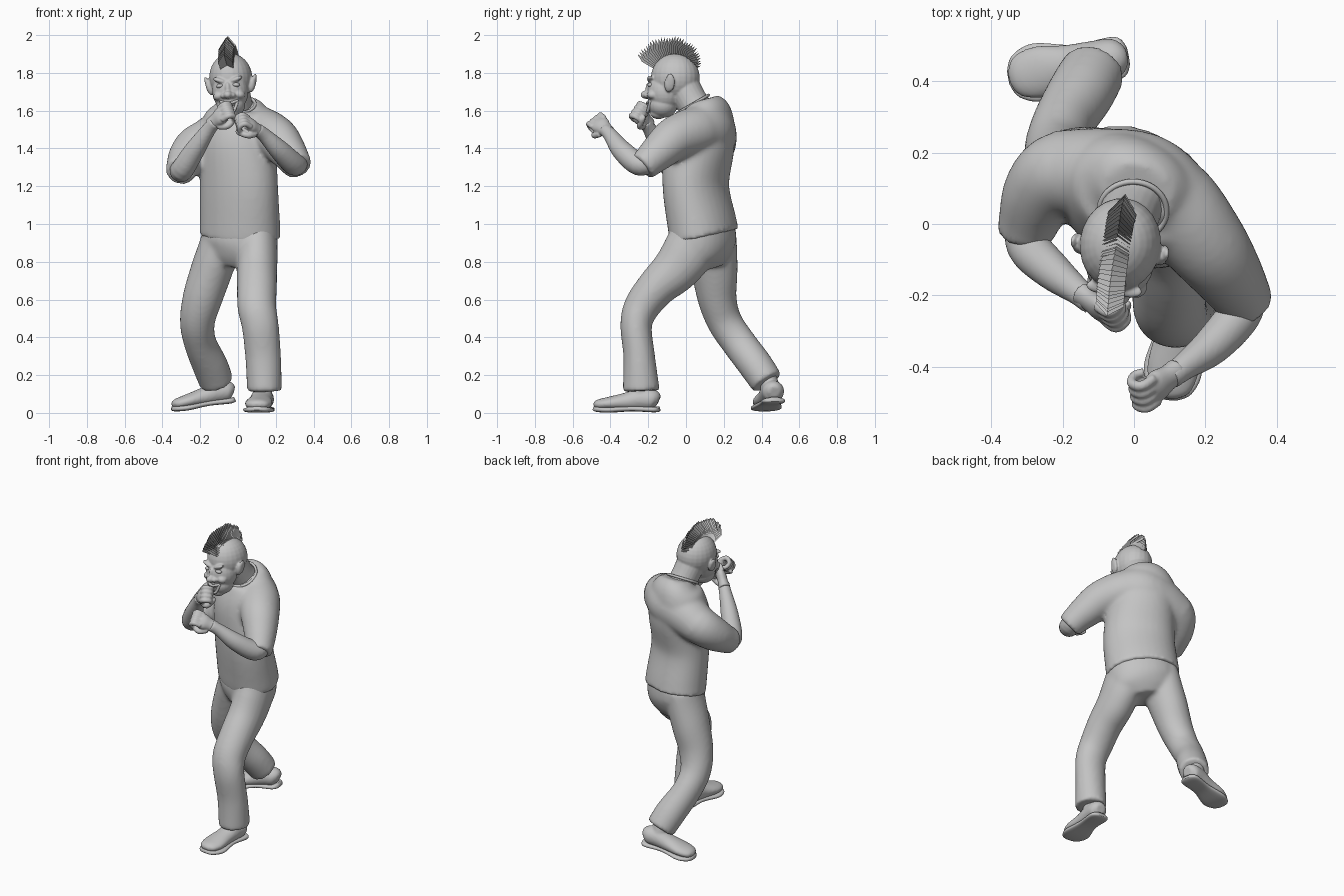
import bpy, bmesh, math, random
from mathutils import Vector, Matrix

random.seed(4)
if "Cube" in bpy.data.objects:
    bpy.data.objects.remove(bpy.data.objects["Cube"])

grey = bpy.data.materials.new("plain grey")
grey.use_nodes = True
grey.diffuse_color = (0.55, 0.55, 0.55, 1)
grey.node_tree.nodes["Principled BSDF"].inputs["Base Color"].default_value = (0.55, 0.55, 0.55, 1)


def finish(name, bm, voxel=0, relax=4, smooth=True):
    """Turn a bmesh into an object; voxel fuses its overlapping shells into one skin."""
    bmesh.ops.recalc_face_normals(bm, faces=bm.faces[:])
    mesh = bpy.data.meshes.new(name)
    for f in bm.faces:
        f.smooth = smooth
    bm.to_mesh(mesh)
    bm.free()
    mesh.materials.append(grey)
    ob = bpy.data.objects.new(name, mesh)
    bpy.context.collection.objects.link(ob)
    if voxel:
        fuse = ob.modifiers.new("fuse", 'REMESH')
        fuse.mode = 'VOXEL'
        fuse.voxel_size = voxel
        fuse.use_smooth_shade = True
        soft = ob.modifiers.new("soften", 'SMOOTH')
        soft.factor = 0.5
        soft.iterations = relax


def spline(stations, steps=5):
    """Catmull-Rom interpolation of positions and radii together."""
    p = [Vector(s) for s in stations]
    p = [p[0]] + p + [p[-1]]
    out = []
    for a, b, c, d in zip(p, p[1:], p[2:], p[3:]):
        for i in range(steps):
            t = i / steps
            out.append(0.5 * (2 * b + (c - a) * t + (2 * a - 5 * b + 4 * c - d) * t * t
                              + (3 * b - a - 3 * c + d) * t ** 3))
    return out + [p[-1]]


def loft(bm, stations, side=(0, 0, 1), power=2, n=24):
    """Skin rounded sections (x, y, z, half width, half depth) along a path."""
    path = spline([s if len(s) == 5 else (*s, s[3]) for s in stations])
    pos = [Vector(p[:3]) for p in path]
    rings = []
    for i, p in enumerate(path):
        t = (pos[min(i + 1, len(pos) - 1)] - pos[max(i - 1, 0)]).normalized()
        u = Vector(side)
        u = (u - t * u.dot(t)).normalized()
        v = t.cross(u)
        ring = []
        for k in range(n):
            c, s = math.cos(math.tau * k / n), math.sin(math.tau * k / n)
            c = math.copysign(abs(c) ** (2 / power), c)
            s = math.copysign(abs(s) ** (2 / power), s)
            ring.append(bm.verts.new(pos[i] + u * c * p[3] + v * s * p[4]))
        rings.append(ring)
    for a, b in zip(rings, rings[1:]):
        for k in range(n):
            j = (k + 1) % n
            bm.faces.new((a[k], a[j], b[j], b[k]))
    bm.faces.new(rings[0][::-1])
    bm.faces.new(rings[-1])


def blob(bm, frame, at, size, tilt=0):
    m = frame @ Matrix.Translation(at) @ Matrix.Rotation(tilt, 4, 'Y') @ Matrix.Diagonal((*size, 1))
    bmesh.ops.create_uvsphere(bm, u_segments=24, v_segments=16, radius=1, matrix=m)


# Shirt: turned torso, a yoke across the shoulders and two sleeves
turned = (.876, -.482, 0)
bm = bmesh.new()
loft(bm, [(.01, .098, .935, .224, .168), (.01, .085, 1.0, .222, .167), (.005, .052, 1.2, .217, .158),
          (0, .068, 1.4, .205, .178), (0, .088, 1.52, .2, .162), (.01, .098, 1.6, .165, .132),
          (.01, .085, 1.655, .1, .085)], side=turned, power=2.1, n=32)
loft(bm, [(-.22, .145, 1.41, .11, .118), (-.1, .137, 1.46, .135, .133), (.02, .115, 1.495, .145, .142),
          (.1, .065, 1.495, .135, .128), (.18, -.03, 1.465, .12, .115)])
loft(bm, [(0, .11, 1.48, .12), (.1, .065, 1.495, .13), (.2, -.055, 1.455, .118),
          (.262, -.14, 1.385, .1), (.3, -.2, 1.33, .085), (.315, -.232, 1.302, .079)])
loft(bm, [(-.08, .13, 1.45, .12), (-.2, .145, 1.42, .116), (-.262, .088, 1.36, .106),
          (-.295, .005, 1.3, .086), (-.302, -.034, 1.278, .08)])
finish("shirt", bm, .013, 7)

# Trousers: pelvis and two legs in a wide stance
bm = bmesh.new()
loft(bm, [(.01, .09, .99, .206, .155), (.008, .09, .9, .212, .16), (-.005, .095, .83, .195, .135),
          (-.015, .1, .775, .13, .095)], side=turned, power=2.1, n=32)
loft(bm, [(.1, .045, .96, .1, .125), (.102, .015, .86, .108, .138), (.1, -.055, .76, .108, .126),
          (.1, -.155, .665, .106, .106), (.1, -.235, .56, .103, .095), (.118, -.264, .46, .098, .084),
          (.133, -.248, .3, .095, .084), (.14, -.237, .115, .092, .099)], side=(1, 0, 0))
loft(bm, [(-.085, .135, .96, .1, .13), (-.105, .14, .86, .11, .132), (-.145, .152, .74, .111, .122),
          (-.19, .166, .6, .105, .103), (-.215, .206, .48, .093, .093), (-.2, .28, .37, .086, .091),
          (-.147, .37, .25, .094, .091), (-.113, .43, .16, .091, .087)], side=(1, 0, 0))
finish("trousers", bm, .012, 9)


# Shoes: rounded upper on a flat sole, plus the ankle
def shoe(name, heel, toe, ankle):
    heel, toe = Vector(heel), Vector(toe)
    side = (toe - heel).cross(Vector((0, 0, 1)))

    def along(rows):
        return [(*(heel.lerp(toe, t) + Vector((0, 0, z))), a, b) for t, z, a, b in rows]
    bm = bmesh.new()
    loft(bm, along([(.02, .06, .03, .03), (.1, .07, .056, .055), (.3, .072, .06, .058),
                    (.5, .06, .062, .048), (.75, .05, .073, .036), (.93, .043, .056, .027),
                    (.99, .037, .02, .012)]), side)
    loft(bm, along([(.3, .08, .05, .05)]) + [(*ankle, .05, .05)], side)
    finish(name + "_shoe", bm, .008, 3)
    bm = bmesh.new()
    loft(bm, along([(0, .022, .03, .013), (.08, .018, .06, .015), (.42, .022, .058, .014),
                    (.75, .016, .082, .015), (.94, .019, .06, .014), (1, .025, .022, .01)]),
         side, power=3)
    finish(name + "_sole", bm)


shoe("left", (.138, -.14, 0), (.1, -.49, 0), (.14, -.235, .2))
shoe("right", (-.02, .47, .05), (-.35, .41, 0), (-.12, .42, .22))


# Forearms and clenched fists
def forearm(name, stations):
    bm = bmesh.new()
    loft(bm, stations)
    finish(name, bm, .008, 3)


forearm("left_forearm", [(.315, -.18, 1.335, .055), (.297, -.25, 1.317, .061), (.22, -.34, 1.39, .054),
                         (.14, -.4, 1.47, .038), (.1, -.43, 1.5, .035)])
forearm("right_forearm", [(-.3, .02, 1.3, .055), (-.297, -.06, 1.285, .061), (-.23, -.13, 1.39, .054),
                          (-.155, -.19, 1.5, .038), (-.12, -.22, 1.54, .035)])


def fist(name, wrist, aim, back, thumb):
    d = Vector(aim).normalized()
    n = Vector(back)
    n = (n - d * n.dot(d)).normalized()
    s = d.cross(n)

    def at(x, y, z, *r):
        return (*(Vector(wrist) + d * x + s * y + n * z), *r)
    bm = bmesh.new()
    loft(bm, [at(-.01, 0, 0, .037, .034), at(.03, 0, 0, .039, .03), at(.07, 0, 0, .05, .031),
              at(.1, 0, 0, .046, .024)], s)
    for i in range(4):
        y = (i - 1.5) * .026
        loft(bm, [at(.085, y, .01, .014), at(.128, y, .004, .015), at(.134, y, -.03, .014),
                  at(.105, y, -.048, .013), at(.08, y, -.035, .012)], s, n=12)
    loft(bm, [at(.03, thumb * .035, -.01, .017), at(.07, thumb * .056, -.032, .017),
              at(.105, thumb * .03, -.06, .014), at(.11, thumb * .01, -.062, .01)], n, n=12)
    finish(name, bm, .005, 2)


fist("left_fist", (.115, -.415, 1.49), (-.7, -.53, .48), (.1, -.6, .8), -1)
fist("right_fist", (-.14, -.2, 1.53), (.62, -.5, .55), (-.3, -.6, .3), 1)

# Head: skull, jaw and features, slightly turned and tilted
head = (Matrix.Translation((-.037, -.06, 1.75)) @ Matrix.Rotation(math.radians(-8), 4, 'Z')
        @ Matrix.Rotation(math.radians(-4), 4, 'Y'))
bm = bmesh.new()
blob(bm, head, (0, .003, .025), (.114, .13, .128))
blob(bm, head, (0, -.05, -.05), (.096, .096, .105))
blob(bm, head, (0, -.062, -.12), (.076, .078, .068))
blob(bm, head, (0, -.085, -.165), (.04, .045, .03))
blob(bm, head, (0, -.15, -.066), (.024, .032, .022))
blob(bm, head, (0, -.138, -.035), (.015, .018, .035))
for k in (-1, 1):
    blob(bm, head, (k * .024, -.142, -.07), (.016, .02, .015))
    blob(bm, head, (k * .042, -.122, .012), (.04, .02, .013), -k * .35)
    blob(bm, head, (k * .054, -.108, -.068), (.032, .032, .024), k * .3)
    blob(bm, head, (k * .112, -.018, -.02), (.02, .022, .042), k * .25)
    blob(bm, head, (k * .123, -.006, -.008), (.012, .024, .048), k * .25)
loft(bm, [(.005, .08, 1.58, .09), (-.01, .035, 1.64, .085), (-.03, -.015, 1.73, .088)], (1, 0, 0))
finish("head", bm, .0055, 3)

# Eyes, lips and teeth
for k, label in ((-1, "right"), (1, "left")):
    bm = bmesh.new()
    blob(bm, head, (k * .042, -.122, -.016), (.022, .018, .012), k * .15)
    finish(label + "_eye", bm)
for label, drop in (("upper", -.107), ("lower", -.152)):
    bm = bmesh.new()
    row = [(-.046, -.122, -.1), (-.025, -.138, drop), (0, -.144, drop - .004),
           (.025, -.138, drop), (.046, -.122, -.1)]
    loft(bm, [(*(head @ Vector(p)), .008) for p in row], n=12)
    finish(label + "_lip", bm)
bm = bmesh.new()
for k in range(-3, 4):
    for z in (-.118, -.141):
        blob(bm, head, (k * .009, -.138 + abs(k) * .002, z), (.0047, .006, .009))
finish("teeth", bm)

# Collar
bpy.ops.mesh.primitive_torus_add(major_radius=.094, minor_radius=.008, location=(-.003, .037, 1.635),
                                 rotation=(math.radians(30), 0, 0))
collar = bpy.context.object
collar.name = "collar"
collar.data.materials.append(grey)
bpy.ops.object.shade_smooth()

# Mohawk: a fan of folded, pointed cards over the skull
bm = bmesh.new()
count = 32
for i in range(count):
    f = i / (count - 1)
    ang = math.radians(-57 + 115 * f)
    out = Vector((0, math.sin(ang), math.cos(ang)))
    rear = Vector((0, math.cos(ang), -math.sin(ang)))
    tip = .248 - .022 * f - .06 * f ** 3 + random.uniform(-.006, .006)
    origin = Vector((0, 0, .01))

    def card(x, r, fold):
        return bm.verts.new(head @ (origin + Vector((x, 0, 0)) + out * r + rear * fold))
    base, peak = card(0, .115, .008), card(0, tip, .008)
    for k in (-1, 1):
        low, high = card(k * .034, .115, -.008), card(k * .04, tip - .05, -.012)
        bm.faces.new((base, low, high, peak))
finish("mohawk", bm, smooth=False)
